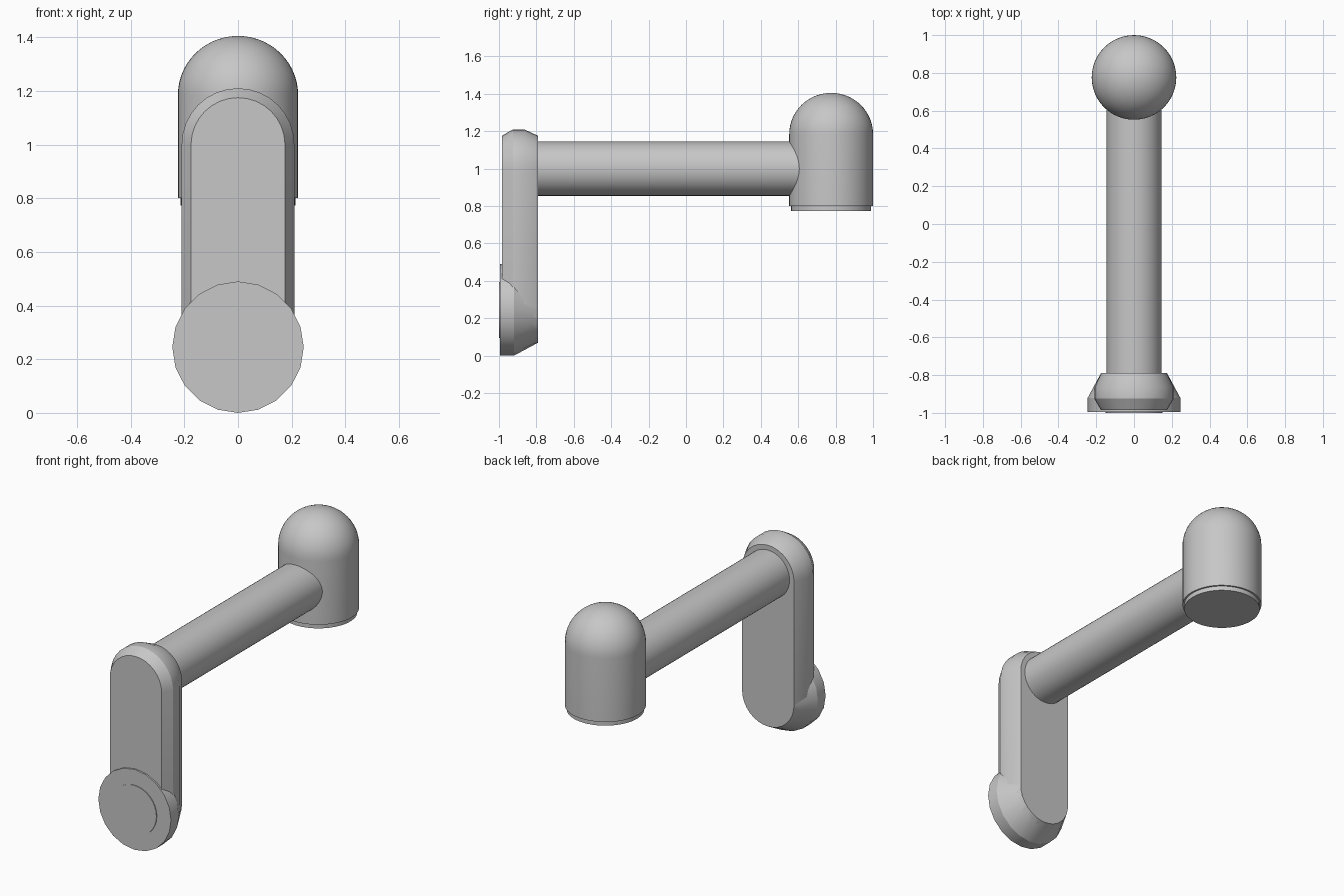
import bpy, bmesh, math

cube = bpy.data.objects.get("Cube")
if cube:
    bpy.data.objects.remove(cube, do_unlink=True)

grey = bpy.data.materials.new("matte grey")
grey.use_nodes = True
COLOUR = (0.57, 0.57, 0.57, 1)
grey.diffuse_color = COLOUR
grey.node_tree.nodes["Principled BSDF"].inputs["Base Color"].default_value = COLOUR


def loft(name, rings, smooth_angle):
    """Skin a list of closed rings of points and cap both ends."""
    bm = bmesh.new()
    loops = [[bm.verts.new(p) for p in ring] for ring in rings]
    for a, b in zip(loops, loops[1:]):
        n = len(a)
        for i in range(n):
            j = (i + 1) % n
            bm.faces.new((a[i], a[j], b[j], b[i]))
    bm.faces.new(loops[0])
    bm.faces.new(loops[-1])
    bmesh.ops.recalc_face_normals(bm, faces=bm.faces)
    mesh = bpy.data.meshes.new(name)
    bm.to_mesh(mesh)
    bm.free()
    mesh.materials.append(grey)
    obj = bpy.data.objects.new(name, mesh)
    bpy.context.collection.objects.link(obj)
    bpy.ops.object.select_all(action='DESELECT')
    obj.select_set(True)
    bpy.context.view_layer.objects.active = obj
    bpy.ops.object.shade_smooth_by_angle(angle=math.radians(smooth_angle))
    return obj


def circle_y(y, r, z, sides):
    """Ring facing along y."""
    turn = 2 * math.pi / sides
    return [(r * math.cos(i * turn), y, z + r * math.sin(i * turn)) for i in range(sides)]


def circle_z(z, r, y, sides=48):
    """Ring facing along z."""
    turn = 2 * math.pi / sides
    return [(r * math.cos(i * turn), y + r * math.sin(i * turn), z) for i in range(sides)]


def stadium(y, r, low, high, steps=16):
    """Upright slot outline with rounded ends."""
    ring = []
    for start, centre in ((0, high), (math.pi, low)):
        for i in range(steps + 1):
            a = start + math.pi * i / steps
            ring.append((r * math.cos(a), y, centre + r * math.sin(a)))
    return ring


BASE_Z, ARM_Z, HEAD_Y = 0.245, 1.0, 0.776

# Upright link plate with chamfered rims
loft("upright_link", [stadium(y, r, BASE_Z, ARM_Z) for y, r in
     ((-0.985, 0.175), (-0.925, 0.21), (-0.865, 0.21), (-0.79, 0.175))], 30)

# Mounting flange, tapering toward the back, and its shallow front pad
loft("base_flange", [circle_y(y, r, BASE_Z, 20) for y, r in
     ((-0.995, 0.245), (-0.92, 0.245), (-0.792, 0.176))], 25)
loft("base_pad", [circle_y(y, 0.15, BASE_Z, 32) for y in (-1.0, -0.98)], 30)

# Horizontal tube
loft("arm_tube", [circle_y(y, 0.145, ARM_Z, 48) for y in (-0.81, HEAD_Y)], 30)

# Domed joint housing
R, SHOULDER, STEPS = 0.224, 1.185, 14
housing = [circle_z(0.80, R, HEAD_Y)]
for i in range(STEPS):
    a = math.pi / 2 * i / STEPS
    housing.append(circle_z(SHOULDER + 0.22 * math.sin(a), R * math.cos(a), HEAD_Y))
housing.append(circle_z(SHOULDER + 0.22, 0.004, HEAD_Y))
loft("joint_housing", housing, 30)

# Recessed collar under the housing
loft("joint_collar", [circle_z(z, 0.214, HEAD_Y) for z in (0.773, 0.82)], 30)
